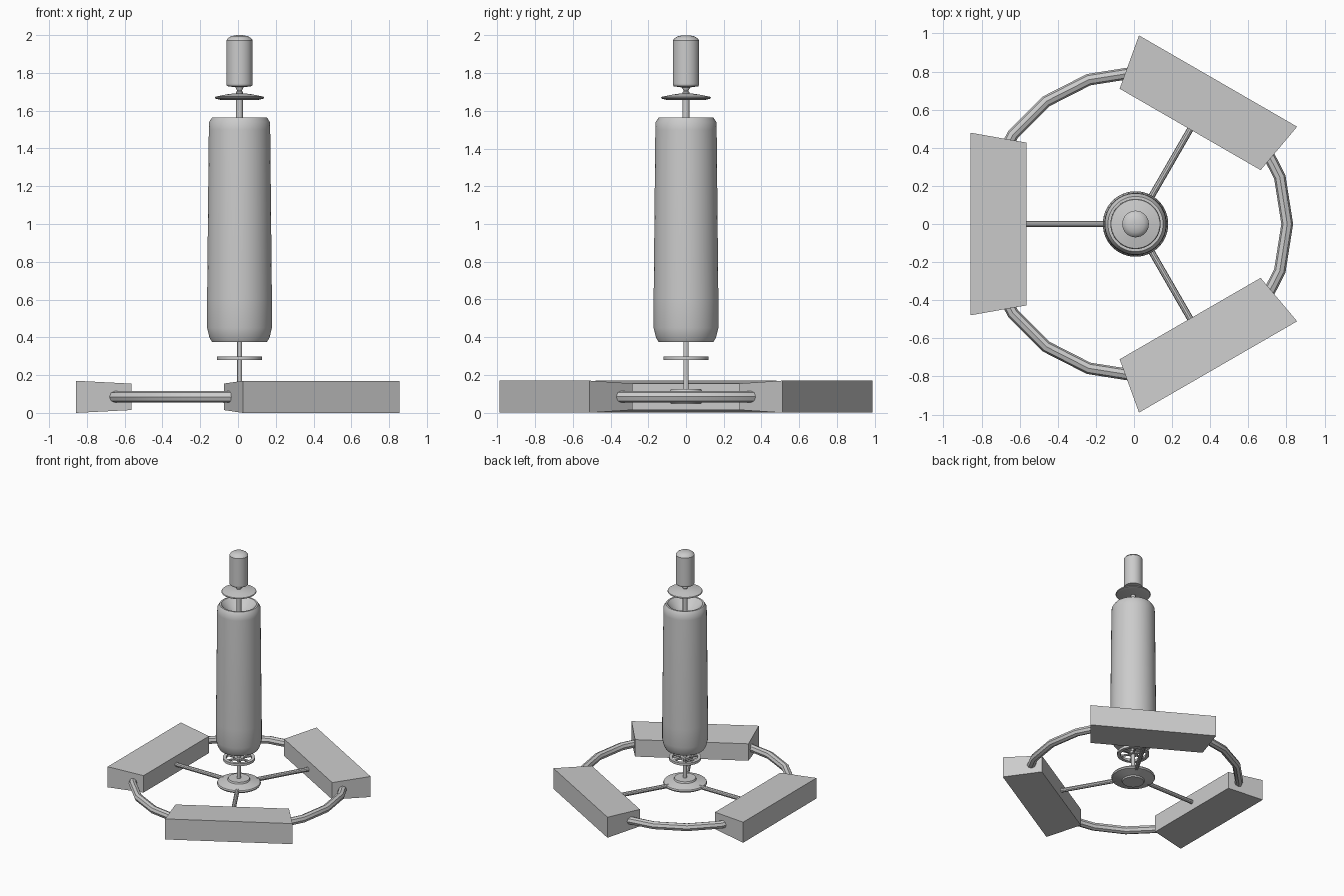
import bpy, bmesh, math
from mathutils import Matrix, Vector

if "Cube" in bpy.data.objects:
    bpy.data.objects.remove(bpy.data.objects["Cube"])

CX = 0.008      # axis of the station
ZM = 0.085      # mid height of the wheel


def finish(bm, name, smooth=True):
    bmesh.ops.recalc_face_normals(bm, faces=bm.faces[:])
    me = bpy.data.meshes.new(name)
    bm.to_mesh(me)
    bm.free()
    ob = bpy.data.objects.new(name, me)
    ob.location.x = CX
    bpy.context.collection.objects.link(ob)
    if smooth:
        bpy.ops.object.select_all(action='DESELECT')
        ob.select_set(True)
        bpy.context.view_layer.objects.active = ob
        bpy.ops.object.shade_smooth_by_angle(angle=math.radians(30))
    return ob


def lathe_bm(profile, seg=32, closed=False):
    """Revolve (radius, z) points round the z axis."""
    bm = bmesh.new()
    rings = []
    for r, z in profile:
        if r == 0:
            rings.append([bm.verts.new((0, 0, z))] * seg)
        else:
            rings.append([bm.verts.new((r * math.cos(a), r * math.sin(a), z))
                          for a in (math.tau * (i + .5) / seg for i in range(seg))])
    pairs = list(zip(rings, rings[1:]))
    if closed:
        pairs.append((rings[-1], rings[0]))
    for a, b in pairs:
        for i in range(seg):
            j = (i + 1) % seg
            bm.faces.new(list(dict.fromkeys((a[i], a[j], b[j], b[i]))))
    return bm


def lathe(name, profile, seg=32, closed=False):
    return finish(lathe_bm(profile, seg, closed), name)


def rod(name, r0, r1, angle, z, radius, seg=10):
    """Horizontal rod running outward from the axis."""
    bm = bmesh.new()
    m = (Matrix.Rotation(angle, 4, 'Z') @ Matrix.Translation(((r0 + r1) / 2, 0, z))
         @ Matrix.Rotation(math.pi / 2, 4, 'Y'))
    bmesh.ops.create_cone(bm, cap_ends=True, segments=seg, radius1=radius,
                          radius2=radius, depth=r1 - r0, matrix=m)
    return finish(bm, name)


# Main hull with a funnel in the top end
lathe("main_hull", [(0, .375), (.146, .375), (.160, .40), (.172, .45), (.172, .60),
                    (.163, 1.50), (.161, 1.54), (.145, 1.565), (.132, 1.565),
                    (.10, 1.53), (.05, 1.49), (0, 1.48)], 40)

# Shafts
lathe("lower_shaft", [(0, .06), (.015, .06), (.015, .40), (0, .40)], 12)
lathe("upper_shaft", [(0, 1.45), (.018, 1.45), (.018, 1.70), (.012, 1.705),
                      (.022, 1.722), (.022, 1.74), (0, 1.74)], 16)

# Dish below the top module
lathe("upper_dish", [(0, 1.657), (.10, 1.657), (.128, 1.664), (.132, 1.669),
                     (.128, 1.674), (.07, 1.686), (.025, 1.692), (0, 1.692)])

# Top module with four upright grooves
bm = lathe_bm([(0, 1.724), (.025, 1.724), (.066, 1.73), (.070, 1.737), (.070, 1.745), (.070, 1.955),
               (.070, 1.972), (.062, 1.983), (.045, 1.994), (.02, 1.999), (0, 2.0)], 32)
bmesh.ops.rotate(bm, verts=bm.verts[:], matrix=Matrix.Rotation(math.pi / 32, 3, 'Z'))
bmesh.ops.recalc_face_normals(bm, faces=bm.faces[:])
grooves = []
for f in bm.faces:
    c = f.calc_center_median()
    if 1.8 < c.z < 1.9:
        if abs(abs(c.x) - abs(c.y)) < .002:
            grooves.append(f)
for f in bmesh.ops.extrude_discrete_faces(bm, faces=grooves)["faces"]:
    d = f.calc_center_median()
    d.z = 0
    bmesh.ops.translate(bm, verts=f.verts[:], vec=-d.normalized() * .012)
finish(bm, "top_module")

# Small spoked wheel under the hull
lathe("small_wheel_rim", [(.095, .279), (.120, .279), (.120, .299), (.095, .299)], 32, True)
lathe("small_wheel_hub", [(0, .279), (.035, .279), (.035, .299), (0, .299)], 24)
for i in range(6):
    rod(f"small_wheel_spoke_{i + 1}", .02, .10, i * math.pi / 3, .289, .009, 8)

# Big wheel hub, ring, arms and habitat blocks
lathe("wheel_hub", [(0, .045), (.08, .045), (.085, .056), (.160, .075), (.165, .085),
                    (.160, .095), (.085, .114), (.08, .127), (.03, .127), (0, .127)])

n = 20
bm = bmesh.new()
loops = []
for i in range(n):
    a = math.tau * i / n
    loop = []
    for k in range(8):
        b = math.tau * k / 8
        r = .796 + .031 * math.cos(b)
        loop.append(bm.verts.new((r * math.cos(a), r * math.sin(a), ZM + .031 * math.sin(b))))
    loops.append(loop)
for i in range(n):
    p, q = loops[i], loops[(i + 1) % n]
    for k in range(8):
        bm.faces.new((p[k], q[k], q[(k + 1) % 8], p[(k + 1) % 8]))
finish(bm, "wheel_ring")

for i in range(3):
    ang = math.pi + i * math.tau / 3
    rod(f"wheel_arm_{i + 1}", .05, .60, ang, ZM, .017)
    # block tapers toward the axis
    bm = bmesh.new()
    bmesh.ops.create_cube(bm, size=2)
    for v in bm.verts:
        outer = v.co.x > 0
        hy, hz = (.479, .085) if outer else (.427, .070)
        v.co = Vector((.866 if outer else .573, v.co.y * hy, ZM + v.co.z * hz))
    bmesh.ops.rotate(bm, verts=bm.verts[:], matrix=Matrix.Rotation(ang, 3, 'Z'))
    finish(bm, f"habitat_block_{i + 1}", smooth=False)
